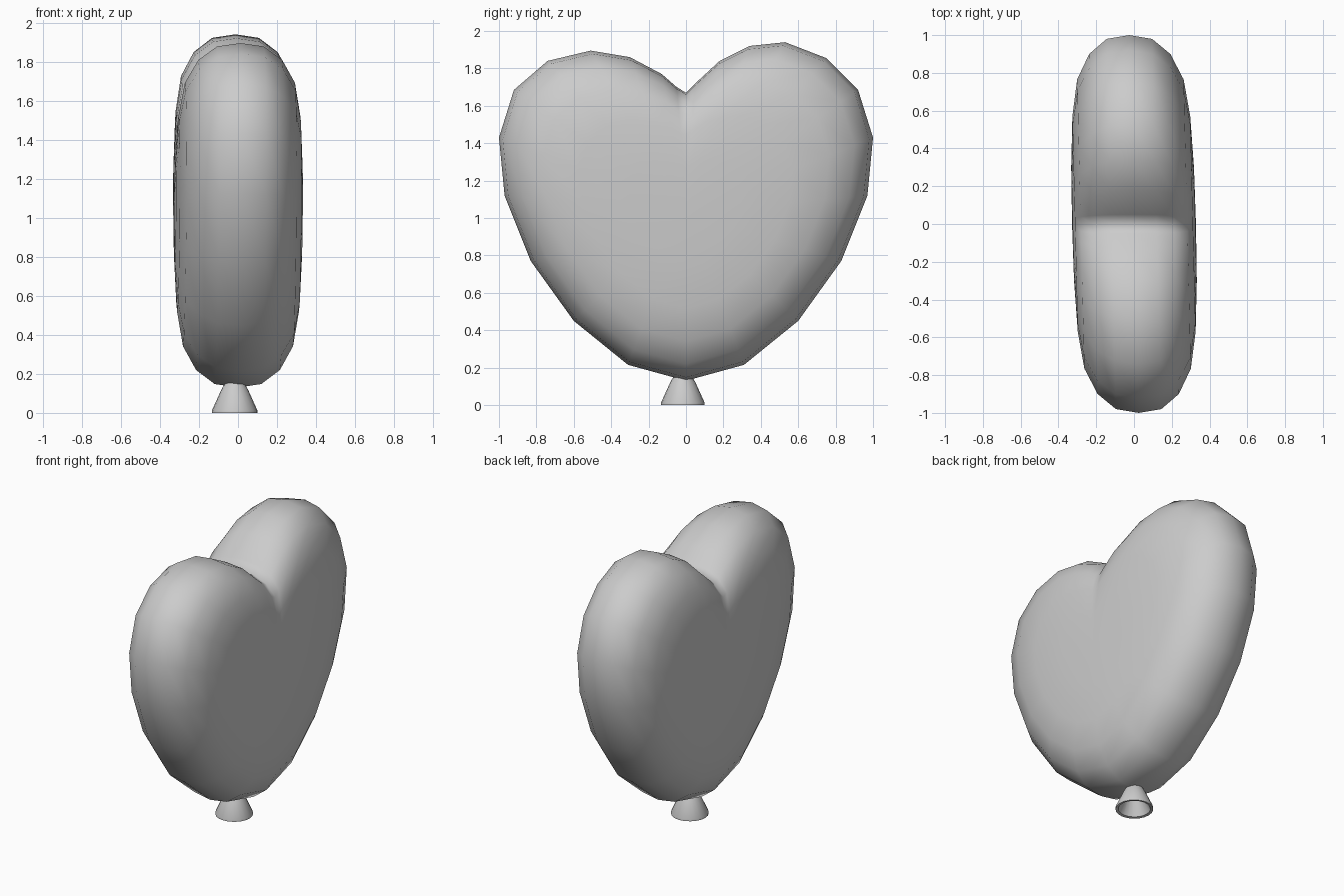
import bpy, bmesh, math

if "Cube" in bpy.data.objects:
    bpy.data.objects.remove(bpy.data.objects["Cube"])

SHEAR = -0.025   # the heart is turned very slightly about z
CZ = 1.03        # centre height the outline shrinks towards


def finish(name, bm):
    bmesh.ops.recalc_face_normals(bm, faces=bm.faces[:])
    me = bpy.data.meshes.new(name)
    bm.to_mesh(me)
    bm.free()
    ob = bpy.data.objects.new(name, me)
    bpy.context.collection.objects.link(ob)
    return ob


def bridge(bm, a, b):
    n = len(a)
    for i in range(n):
        j = (i + 1) % n
        bm.faces.new((a[i], a[j], b[j], b[i]))


# Heart outline (y, z): shared flank, then the two different lobes
flank = [(0.31, 0.215), (0.60, 0.45), (0.83, 0.77), (0.97, 1.12), (1.0, 1.43), (0.92, 1.685)]
right_lobe = [(0.75, 1.855), (0.53, 1.94), (0.34, 1.92), (0.18, 1.84), (0.05, 1.72)]
left_lobe = [(-0.05, 1.70), (-0.13, 1.77), (-0.30, 1.86), (-0.51, 1.895), (-0.74, 1.84)]
outline = ([(0, 0.13)] + flank + right_lobe + [(0, 1.67)] + left_lobe
           + [(-y, z) for y, z in reversed(flank)])

# Puffed cross-section: (x, outline scale) from the rim to the flat side
half = [(0.12, 0.98), (0.215, 0.90), (0.282, 0.765), (0.312, 0.57), (0.325, 0.30)]
section = [(-x, s) for x, s in reversed(half)] + [(0, 1.0)] + half

# Balloon body: stacked outlines closed by a pole on each side
bm = bmesh.new()
rings = []
for x, s in section:
    ring = []
    for y, z in outline:
        near = max(0, 1 - abs(y) / 0.3) if z > 1.5 else 0
        fill = 0.2 * near * (1 - s) * s
        ring.append(bm.verts.new((x + SHEAR * y * s, y * s, CZ + (z - CZ) * s + fill)))
    rings.append(ring)
for a, b in zip(rings, rings[1:]):
    bridge(bm, a, b)
for ring, x in ((rings[0], -0.328), (rings[-1], 0.328)):
    pole = bm.verts.new((x, 0, CZ))
    for i in range(len(ring)):
        bm.faces.new((ring[i], ring[(i + 1) % len(ring)], pole))
body = finish("balloon_body", bm)
for p in body.data.polygons:
    p.use_smooth = True

# Flared neck: outer cone, thin rim and hollow inside
bm = bmesh.new()
profile = [(0.045, 0.16), (0.068, 0.12), (0.117, 0.012), (0.117, 0.0), (0.10, 0.003), (0.055, 0.10)]
loops = [[bm.verts.new((-0.017 + r * math.cos(2 * math.pi * i / 20),
                        -0.017 + r * math.sin(2 * math.pi * i / 20), z))
          for i in range(20)] for r, z in profile]
for a, b in zip(loops, loops[1:]):
    bridge(bm, a, b)
bm.faces.new(loops[0])
bm.faces.new(loops[-1])
neck = finish("balloon_neck", bm)
bpy.context.view_layer.objects.active = neck
neck.select_set(True)
bpy.ops.object.shade_smooth_by_angle(angle=math.radians(35))
